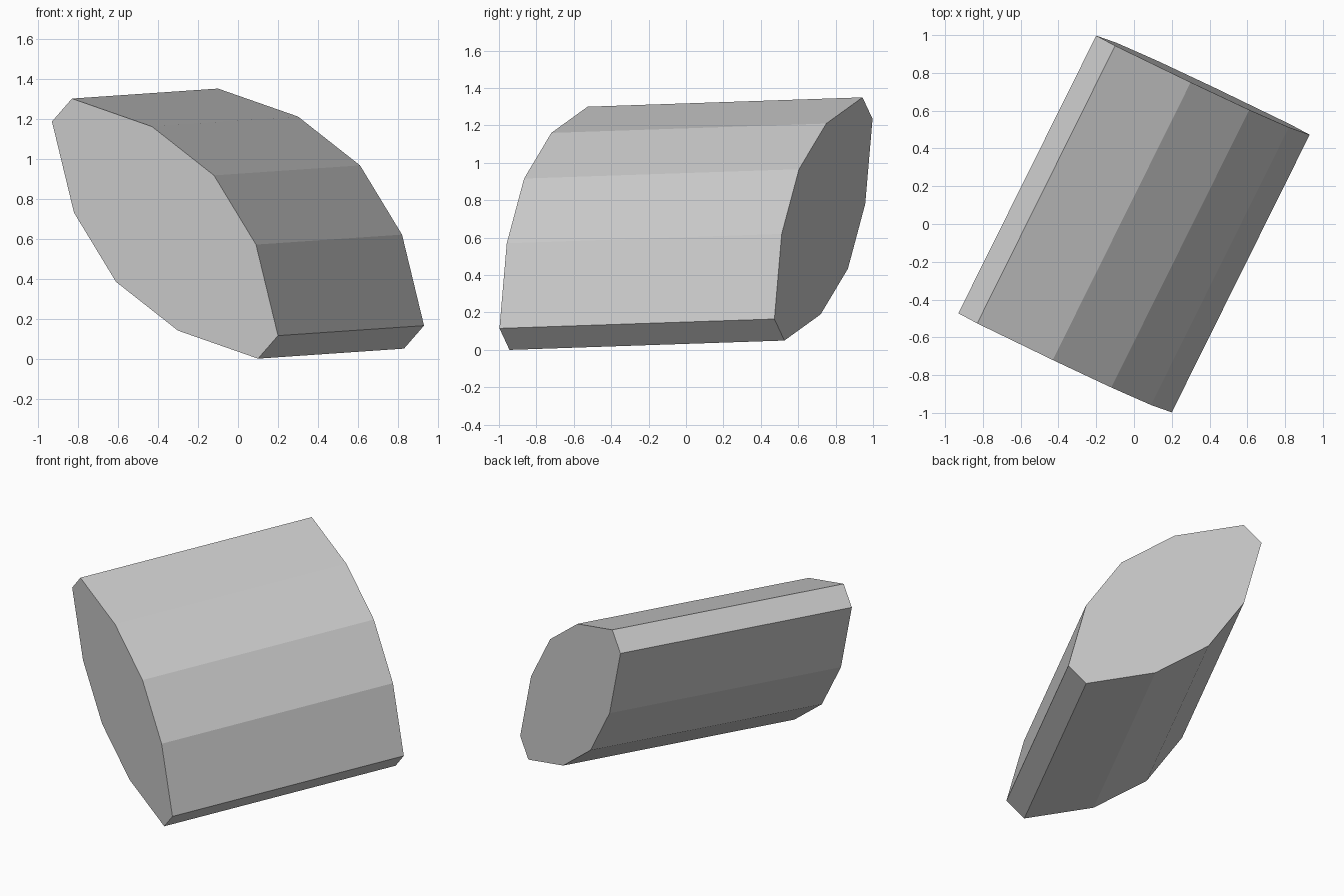
import bpy, bmesh
from mathutils import Vector

if "Cube" in bpy.data.objects:
    bpy.data.objects.remove(bpy.data.objects["Cube"])

# Tilted axis of the block, running from the front cap to the back cap
axis = Vector((0.73, 1.47, 0.05))
centre = Vector((0, 0, 0.675))
cap_centre = centre - axis / 2

# Half of the lens outline as (x, z); the other half is its half-turn copy
half = [(-0.83, 1.30), (-0.43, 1.16), (-0.12, 0.916), (0.09, 0.57), (0.20, 0.115)]
outline = half + [(2 * cap_centre.x - x, 2 * cap_centre.z - z) for x, z in half]


def on_cap(x, z):
    """Point of the front cap plane, which is square to the axis."""
    dx, dz = x - cap_centre.x, z - cap_centre.z
    return Vector((x, cap_centre.y - (axis.x * dx + axis.z * dz) / axis.y, z))


# Lens-shaped prism: cap face extruded along the axis
bm = bmesh.new()
cap = bm.faces.new([bm.verts.new(on_cap(x, z)) for x, z in outline])
ext = bmesh.ops.extrude_face_region(bm, geom=[cap], use_keep_orig=True)
verts = [g for g in ext["geom"] if isinstance(g, bmesh.types.BMVert)]
bmesh.ops.translate(bm, verts=verts, vec=axis)
bmesh.ops.recalc_face_normals(bm, faces=bm.faces)
mesh = bpy.data.meshes.new("lens_prism")
bm.to_mesh(mesh)
bm.free()

grey = bpy.data.materials.new("light grey")
grey.diffuse_color = (0.604, 0.604, 0.604, 1)
grey.use_nodes = True
grey.node_tree.nodes["Principled BSDF"].inputs["Base Color"].default_value = grey.diffuse_color
mesh.materials.append(grey)
bpy.context.collection.objects.link(bpy.data.objects.new("lens_prism", mesh))
